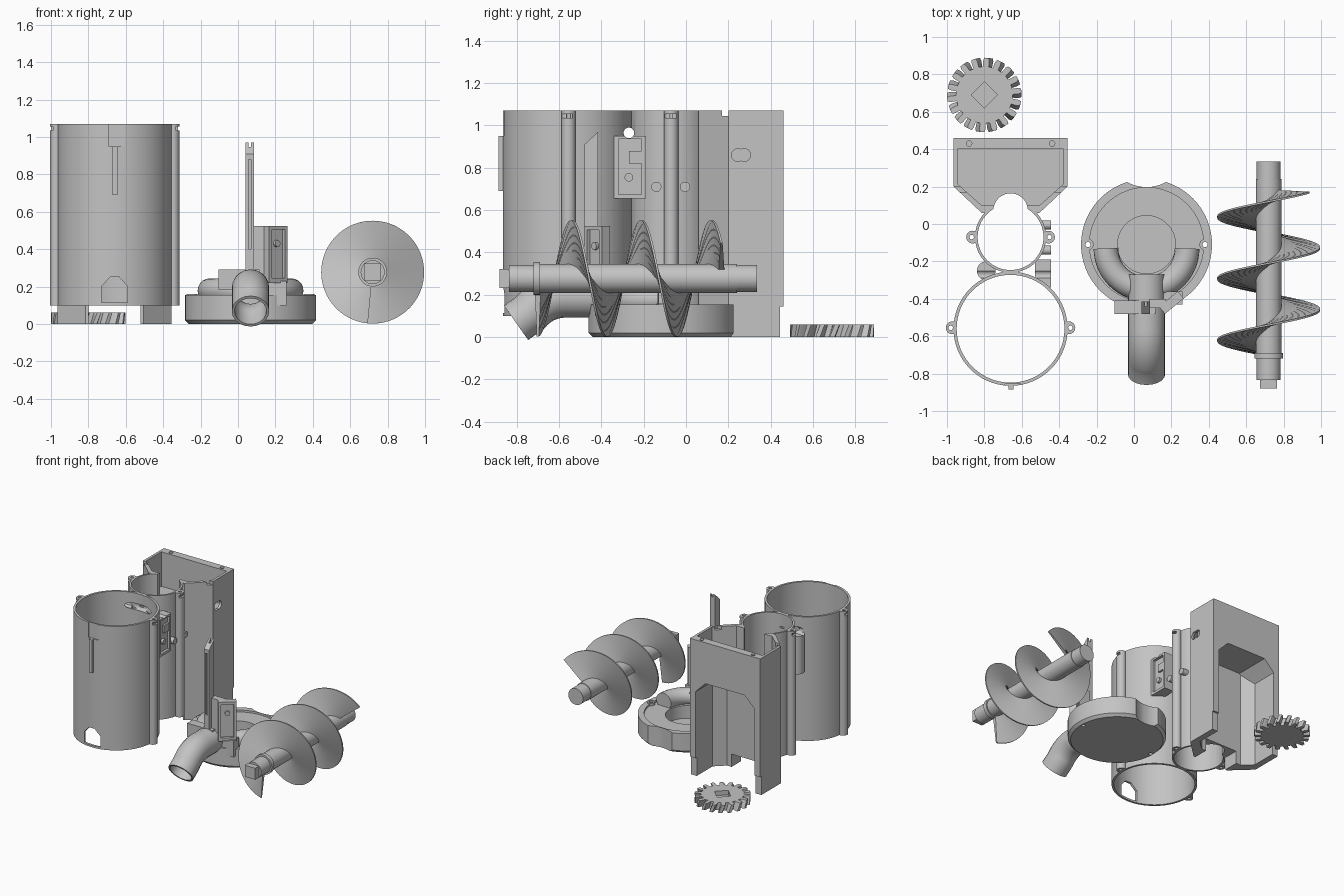
import bpy, bmesh, math
from mathutils import Matrix, Vector

cube = bpy.data.objects.get("Cube")
if cube:
    bpy.data.objects.remove(cube, do_unlink=True)

grey = bpy.data.materials.new("light_grey_plastic")
grey.use_nodes = True
TONE = (0.55, 0.55, 0.55, 1)
grey.diffuse_color = TONE
grey.node_tree.nodes["Principled BSDF"].inputs["Base Color"].default_value = TONE
parts = []


def to_object(bm, name):
    bmesh.ops.recalc_face_normals(bm, faces=bm.faces)
    me = bpy.data.meshes.new(name)
    bm.to_mesh(me)
    bm.free()
    ob = bpy.data.objects.new(name, me)
    bpy.context.collection.objects.link(ob)
    return ob


def box(x, y, z, name="block", matrix=Matrix()):
    bm = bmesh.new()
    mid = Vector([sum(v) / 2 for v in (x, y, z)])
    size = [v[1] - v[0] for v in (x, y, z)]
    bmesh.ops.create_cube(bm, size=1, matrix=matrix @ Matrix.Translation(mid) @ Matrix.Diagonal((*size, 1)))
    return to_object(bm, name)


TURN = {"X": Matrix.Rotation(math.pi / 2, 4, "Y"), "Y": Matrix.Rotation(math.pi / 2, 4, "X"), "Z": Matrix()}


def rod(axis, a, b, lo, hi, r, name="rod", seg=32):
    """Cylinder along an axis; a and b are the other two coordinates in order."""
    mid = (lo + hi) / 2
    pos = {"X": (mid, a, b), "Y": (a, mid, b), "Z": (a, b, mid)}[axis]
    bm = bmesh.new()
    bmesh.ops.create_cone(bm, cap_ends=True, segments=seg, radius1=r, radius2=r, depth=hi - lo,
                          matrix=Matrix.Translation(pos) @ TURN[axis])
    return to_object(bm, name)


def prism(axis, pts, lo, hi, name="prism"):
    place = {"X": lambda a, b, h: (h, a, b), "Y": lambda a, b, h: (a, h, b), "Z": lambda a, b, h: (a, b, h)}[axis]
    bm = bmesh.new()
    rings = [[bm.verts.new(place(a, b, h)) for a, b in pts] for h in (lo, hi)]
    for ring in rings:
        bm.faces.new(ring)
    for i in range(len(pts)):
        j = (i + 1) % len(pts)
        bm.faces.new((rings[0][i], rings[0][j], rings[1][j], rings[1][i]))
    return to_object(bm, name)


def boolean(target, tools, op="DIFFERENCE"):
    for tool in tools:
        m = target.modifiers.new("cut", "BOOLEAN")
        m.operation, m.solver, m.object = op, "EXACT", tool
        bake(target)
        bpy.data.objects.remove(tool, do_unlink=True)
    return target


def bake(ob):
    bpy.context.view_layer.update()
    deps = bpy.context.evaluated_depsgraph_get()
    me = bpy.data.meshes.new_from_object(ob.evaluated_get(deps))
    ob.modifiers.clear()
    if len(me.polygons):
        ob.data = me


def sweep(name, pts, r, caps, wall=0):
    """Round tube along a path, optionally hollow."""
    cu = bpy.data.curves.new(name, "CURVE")
    cu.dimensions = "3D"
    cu.bevel_depth, cu.bevel_resolution, cu.use_fill_caps = r, 8, caps
    sp = cu.splines.new("POLY")
    sp.points.add(len(pts) - 1)
    for p, co in zip(sp.points, pts):
        p.co = (*co, 1)
    tmp = bpy.data.objects.new(name, cu)
    bpy.context.collection.objects.link(tmp)
    bpy.context.view_layer.update()
    deps = bpy.context.evaluated_depsgraph_get()
    me = bpy.data.meshes.new_from_object(tmp.evaluated_get(deps))
    bpy.data.objects.remove(tmp, do_unlink=True)
    bm = bmesh.new()
    bm.from_mesh(me)
    ob = to_object(bm, name)
    if wall:
        m = ob.modifiers.new("wall", "SOLIDIFY")
        m.thickness, m.offset = wall, -1
        bake(ob)
    return ob


def done(*obs):
    parts.extend(obs)


# Housing: hopper block, two tubes, screw columns, pegs and switch frame
CX, FY, SY, TOP, LOW = -0.66, -0.56, -0.07, 1.07, 0.1


def mirrored(half):
    return [(CX + x, y) for x, y in half] + [(CX - x, y) for x, y in reversed(half)]


body = prism("Z", mirrored([(0.304, 0.46), (0.304, 0.2), (0.155, 0.06)]), 0, TOP, "housing")
adds = [rod("Z", CX, FY, LOW, TOP, 0.305, seg=96), rod("Z", CX, SY, LOW, TOP, 0.19, seg=64)]
for s in (-1, 1):
    adds += [rod("Z", CX + s * 0.312, FY + 0.005, LOW, TOP, 0.034), rod("Z", CX + s * 0.203, SY, LOW, TOP, 0.034)]
adds += [rod("X", y, 0.71, -0.6, -0.445, 0.024) for y in (-0.14, -0.005)]
adds += [box((-0.53, -0.445), (-0.34, -0.19), (0.655, 0.95)), rod("Z", -0.79, -0.25, 0.655, 0.95, 0.05),
         box((-0.67, -0.645), (-0.885, -0.85), (0.69, 0.95))]
boolean(body, adds, "UNION")

# Motor bay: open at the back and bottom, with chamfered upper corners
bay = prism("Z", mirrored([(0.255, 0.7), (0.255, 0.25), (0.18, 0.18)]), -0.1, 0.9)
bay = boolean(bay, [prism("Y", mirrored([(0.4, -0.05), (0.4, 0.5), (0.25, 0.67), (0.17, 0.75)]), 0, 0.65)], "INTERSECT")
cuts = [bay, prism("Z", mirrored([(0.284, 0.4), (0.284, 0.215), (0.155, 0.1)]), 0.8, 1.2),
        rod("Z", CX, FY, -0.1, 1.2, 0.288, seg=96), rod("Z", CX, SY, -0.1, 1.2, 0.176, seg=64),
        rod("Z", CX, 0.072, -0.1, 1.2, 0.092),
        box((-0.8, -0.52), (-0.3, 0.3), (-0.1, LOW)),
        box((-1.1, -0.2), (0.44 + 0.005, 0.6), (-0.1, 0.145)),
        box((-1.1, -0.2), (0.17, 0.2), (1.045, 1.2)),
        rod("X", -0.27, 0.965, -1.1, -0.2, 0.025),
        box((-0.465, -0.4), (-0.32, -0.21), (0.675, 0.935)),
        box((-0.69, -0.605), (-0.95, -0.855), (0.95, 1.2)),
        prism("Y", [(-0.73, 0.115), (-0.59, 0.115), (-0.59, 0.2), (-0.635, 0.25), (-0.685, 0.25), (-0.73, 0.2)], -1, -0.7),
        rod("X", 0.245, 0.86, -0.4, -0.3, 0.03), rod("X", 0.275, 0.86, -0.4, -0.3, 0.03)]
for s in (-1, 1):
    cuts += [rod("Z", CX + s * 0.32, FY + 0.005, -0.1, 1.2, 0.012, seg=16),
             rod("Z", CX + s * 0.208, SY, -0.1, 1.2, 0.012, seg=16),
             rod("Z", CX + s * 0.222, 0.43, 0.95, 1.2, 0.015, seg=16)]
    for y, out in ((FY, 0.312), (SY, 0.203)):
        x = CX + s * (out + 0.028)
        cuts.append(box((x - 0.012, x + 0.012), (y - 0.03, y + 0.025), (1.035, 1.055)))
boolean(body, cuts)
done(body, rod("X", -0.27, 0.755, -0.48, -0.447, 0.02, "switch_screw"),
     box((-0.48, -0.45), (-0.27, -0.21), (0.82, 0.88), "switch_block"))

# Pump base: lathed dish with bolt holes and a scalloped back edge
PX, PY = 0.067, -0.11
profile = [(0, 0), (0.33, 0), (0.35, 0.02), (0.35, 0.155), (0.305, 0.155), (0.305, 0.14), (0.155, 0.14), (0.155, 0.04), (0, 0.04)]
bm = bmesh.new()
ring = [bm.verts.new((PX + r, PY, z)) for r, z in profile]
edges = [bm.edges.new(p) for p in zip(ring, ring[1:])]
bmesh.ops.spin(bm, geom=ring + edges, cent=(PX, PY, 0), axis=(0, 0, 1), angle=2 * math.pi, steps=96)
bmesh.ops.remove_doubles(bm, verts=bm.verts, dist=0.0005)
base = to_object(bm, "pump_base")
bosses = [rod("Z", PX + s * 0.313, PY, 0.05, 0.16, 0.03) for s in (-1, 1)]
boolean(base, bosses, "UNION")
boolean(base, [rod("Z", PX, 0.405, -0.1, 0.4, 0.208, seg=64)]
        + [rod("Z", PX + s * 0.313, PY, -0.1, 0.4, 0.014, seg=16) for s in (-1, 1)])
arc = [math.pi * (1 + i / 32) for i in range(33)]
volute = sweep("volute_channel", [(PX + 0.217 * math.cos(a), PY - 0.02 + 0.217 * math.sin(a), 0.178) for a in arc], 0.066, True)

# Outlet spout: straight run, then a bend down to the ground
bend = [math.radians(50 * i / 12) for i in range(13)]
path = [(PX, -0.27, 0.192), (PX, -0.4, 0.192)]
path += [(PX, -0.57 - 0.22 * math.sin(a), -0.028 + 0.22 * math.cos(a)) for a in bend]
path.append((PX, -0.803, 0.068))
spout = sweep("outlet_spout", path, 0.1, False, 0.015)
done(base, volute, spout)

# Gate clamp, upright gate blade and angled switch holder
blade = prism("X", [(-0.48, 0.25), (-0.415, 0.25), (-0.415, 0.97), (-0.48, 0.91)], 0.04, 0.085, "gate_blade")
boolean(blade, [box((0.055, 0.07), (-0.5, -0.47), (0.4, 0.88)), box((0.055, 0.07), (-0.5, -0.4), (0.945, 1))])
spot = Matrix.Translation((0.2, -0.42, 0)) @ Matrix.Rotation(math.radians(40), 4, "Z")
holder = box((-0.065, 0.065), (-0.025, 0.025), (0.22, 0.525), "switch_holder", spot)
boolean(holder, [box((-0.045, 0.045), (-0.05, -0.005), (0.245, 0.505), matrix=spot)])
screw = rod("Y", 0, 0.43, -0.02, 0, 0.018, "holder_screw")
screw.matrix_world = spot
done(blade, holder, screw, box((-0.105, 0.115), (-0.48, -0.41), (0.185, 0.29), "gate_clamp"),
     box((0.08, 0.17), (-0.45, -0.4), (0.22, 0.525), "holder_web"),
     box((0.14, 0.26), (-0.43, -0.36), (0.1, 0.23), "holder_foot"))

# Auger: stepped shaft, square drive end and spiral flight
AX, AZ, R, PITCH = 0.72, 0.277, 0.275, 0.33
done(rod("Y", AX, AZ, -0.835, 0.335, 0.064, "auger_shaft", 48), rod("Y", AX, AZ, -0.7, 0.24, 0.068, "auger_core", 48),
     rod("Y", AX, AZ, -0.72, -0.69, 0.077, "auger_collar", 48),
     box((AX - 0.045, AX + 0.045), (-0.88, -0.83), (AZ - 0.045, AZ + 0.045), "auger_drive_end"))
bm = bmesh.new()
rows = []
STEPS = 200
for i in range(STEPS + 1):
    y = -0.7 + 0.868 * i / STEPS
    a = 2 * math.pi * (y + 0.54) / PITCH
    rows.append([bm.verts.new((AX + r * math.sin(a), y + t, AZ + r * math.cos(a)))
                 for r, t in ((0.05, -0.014), (R, -0.005), (R, 0.005), (0.05, 0.014))])
for p, q in zip(rows, rows[1:]):
    for k in range(4):
        n = (k + 1) % 4
        bm.faces.new((p[k], p[n], q[n], q[k]))
bm.faces.new(rows[0])
bm.faces.new(rows[-1])
done(to_object(bm, "auger_flight"))

# Gear: slightly helical teeth and a square socket turned on its corner
GX, GY, TEETH = -0.8, 0.69, 18
bm = bmesh.new()
rings = []
for z, twist in ((0, 0), (0.03, 0.06), (0.06, 0.12)):
    ring = []
    for t in range(TEETH):
        for r, f in ((0.152, -0.28), (0.185, -0.25), (0.199, -0.16), (0.199, 0.16), (0.185, 0.25), (0.152, 0.28)):
            a = 2 * math.pi * (t + f) / TEETH + twist
            ring.append(bm.verts.new((GX + r * math.cos(a), GY + r * math.sin(a), z)))
    rings.append(ring)
for lo, hi in zip(rings, rings[1:]):
    for i in range(len(lo)):
        j = (i + 1) % len(lo)
        bm.faces.new((lo[i], lo[j], hi[j], hi[i]))
bm.faces.new(rings[0])
bm.faces.new(rings[-1])
gear = to_object(bm, "drive_gear")
diamond = [(GX + 0.07, GY), (GX, GY + 0.07), (GX - 0.07, GY), (GX, GY - 0.07)]
done(boolean(gear, [prism("Z", diamond, 0.025, 0.2)]))

# Shared finish
bpy.ops.object.select_all(action="DESELECT")
for ob in parts:
    ob.data.materials.clear()
    ob.data.materials.append(grey)
    ob.select_set(True)
bpy.context.view_layer.objects.active = parts[0]
bpy.ops.object.shade_smooth_by_angle(angle=math.radians(32))
